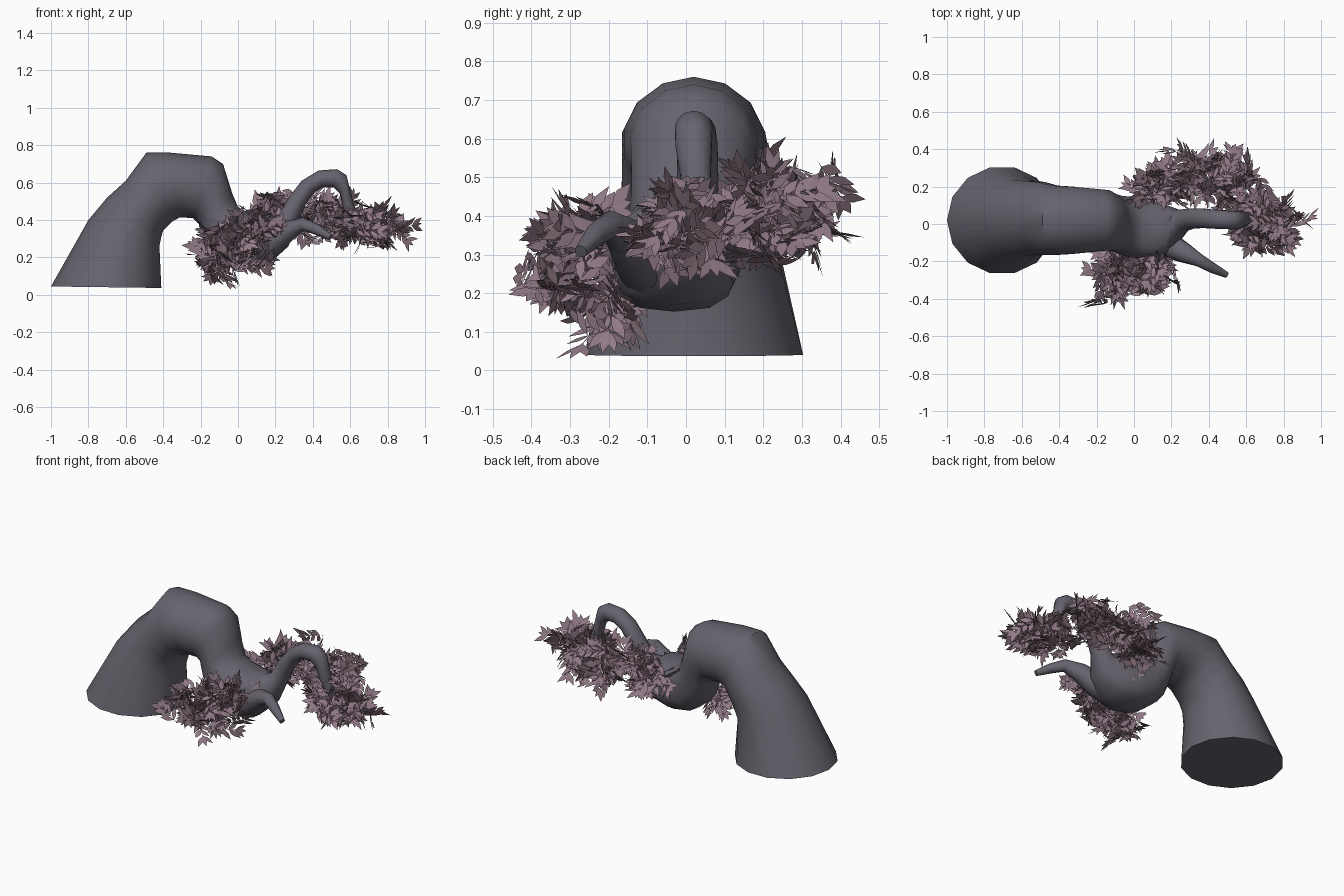
import bpy, bmesh, math, random
from mathutils import Vector

if "Cube" in bpy.data.objects:
    bpy.data.objects.remove(bpy.data.objects["Cube"])

random.seed(11)


def material(name, color):
    m = bpy.data.materials.new(name)
    m.diffuse_color = color
    m.use_nodes = True
    m.node_tree.nodes["Principled BSDF"].inputs["Base Color"].default_value = m.diffuse_color
    return m


bark = material("bark", (0.135, 0.125, 0.155, 1))
foliage = material("foliage", (0.28, 0.19, 0.235, 1))


def finish(bm, name, mat, smooth):
    me = bpy.data.meshes.new(name)
    bm.to_mesh(me)
    bm.free()
    ob = bpy.data.objects.new(name, me)
    bpy.context.collection.objects.link(ob)
    me.materials.append(mat)
    for p in me.polygons:
        p.use_smooth = smooth
    if smooth:
        bpy.ops.object.select_all(action='DESELECT')
        ob.select_set(True)
        bpy.context.view_layer.objects.active = ob
        bpy.ops.object.shade_smooth_by_angle(angle=math.radians(50))
    return ob


def power(v, e):
    return math.copysign(abs(v) ** e, v)


def loft(name, rings, sides):
    """Skin rings given as (centre, half axis a, half axis b, roundness)."""
    bm = bmesh.new()
    loops = []
    for c, a, b, e in rings:
        loops.append([bm.verts.new(c + a * power(math.cos(t), e) + b * power(math.sin(t), e))
                      for t in (2 * math.pi * i / sides for i in range(sides))])
    for l0, l1 in zip(loops, loops[1:]):
        for i in range(sides):
            j = (i + 1) % sides
            bm.faces.new((l0[i], l0[j], l1[j], l1[i]))
    bm.faces.new(loops[0])
    bm.faces.new(loops[-1])
    bmesh.ops.recalc_face_normals(bm, faces=bm.faces)
    return finish(bm, name, bark, True)


# Trunk and arched leader: outer x,z / inner x,z / y centre / half width
profile = [
    (-1, .045, -.41, .037, .02, .29),
    (-.8, .4, -.42, .26, .02, .22),
    (-.7, .52, -.41, .31, .03, .205),
    (-.6, .61, -.4, .345, .03, .2),
    (-.49, .76, -.355, .39, .02, .19),
    (-.36, .76, -.31, .415, .02, .185),
    (-.14, .74, -.24, .41, .02, .17),
    (-.08, .7, -.21, .38, .02, .165),
    (-.03, .54, -.2, .33, .01, .155),
    (0, .47, -.17, .25, 0, .155),
    (.05, .44, -.08, .175, -.02, .165),
    (.12, .43, .04, .152, -.03, .165),
    (.17, .43, .17, .17, -.03, .135),
    (.19, .42, .27, .26, -.01, .09),
    (.22, .43, .315, .38, .02, .06),
    (.27, .52, .36, .48, .03, .055),
    (.34, .61, .41, .55, .03, .053),
    (.43, .665, .455, .575, .025, .052),
    (.53, .672, .51, .575, .02, .05),
    (.58, .64, .545, .54, .02, .048),
    (.605, .54, .56, .47, .025, .04),
    (.645, .4, .595, .39, .035, .03),
]
rings = []
for ox, oz, ix, iz, yc, hy in profile:
    o, i = Vector((ox, yc, oz)), Vector((ix, yc, iz))
    rings.append(((o + i) / 2, (o - i) / 2, Vector((0, hy, 0)), .72 if yc < -.01 else 1))
loft("trunk", rings, 14)

# Drooping side branch
path = [(.08, -.07, .25, .085), (.19, -.115, .28, .072), (.27, -.155, .345, .055),
        (.35, -.195, .378, .036), (.42, -.235, .35, .029), (.495, -.272, .308, .017)]
pts = [Vector(p[:3]) for p in path]
rings = []
for k, p in enumerate(path):
    t = (pts[min(k + 1, len(pts) - 1)] - pts[max(k - 1, 0)]).normalized()
    b = t.cross(Vector((0, 0, 1))).normalized()
    rings.append((pts[k], b.cross(t) * p[3], b * p[3], 1))
loft("side_branch", rings, 10)


# Foliage: sprigs of paired pointed leaflets
def leaflet(bm, root, d, n, length, width):
    s = d.cross(n).normalized() * width / 2
    shape = ((0, 0), (.3, .8), (.55, 1), (1, 0), (.55, -1), (.3, -.8))
    bm.faces.new([bm.verts.new(root + d * length * a + s * w) for a, w in shape])


def rand_dir():
    return Vector([random.gauss(0, 1) for _ in range(3)]).normalized()


def sprig(bm, root, tip, pairs):
    axis = tip - root
    d = axis.normalized()
    n = Vector((0, 0, 1)) + rand_dir() * 1.1
    n = (n - d * n.dot(d)).normalized()
    side = d.cross(n)
    leaflet(bm, root, d, n, axis.length, .004)
    for k in range(pairs):
        p = root + axis * (.15 + .6 * k / (pairs - 1))
        for sgn in (-1, 1):
            ld = (d * .9 + side * sgn * .7 + rand_dir() * .15).normalized()
            leaflet(bm, p, ld, (n + rand_dir() * .25).normalized(),
                    random.uniform(.06, .09), random.uniform(.022, .034))
    leaflet(bm, root + axis * .72, d, n, axis.length * .28 + .015, .03)


def cluster(name, blobs):
    bm = bmesh.new()
    for centre, radii, count in blobs:
        for _ in range(count):
            u = rand_dir()
            out = Vector([u[i] * radii[i] for i in range(3)])
            tip = Vector(centre) + out * random.uniform(.45, 1.1)
            d = (out.normalized() + rand_dir() * .7).normalized()
            sprig(bm, tip - d * random.uniform(.15, .21), tip, 4)
    # keep the lowest leaves on the ground plane
    for v in bm.verts:
        v.co.z = max(v.co.z, 0)
        v.co.x = min(v.co.x, 1)
    finish(bm, name, foliage, False)


cluster("front_foliage", [((-.06, -.28, .24), (.27, .19, .22), 46),
                          ((.1, -.25, .33), (.22, .17, .17), 30)])
cluster("back_foliage", [((.16, .2, .4), (.22, .16, .15), 46),
                         ((.36, .28, .43), (.27, .2, .16), 40),
                         ((.55, .22, .41), (.22, .2, .15), 30)])
cluster("tip_foliage", [((.7, -.01, .36), (.28, .2, .13), 62)])
